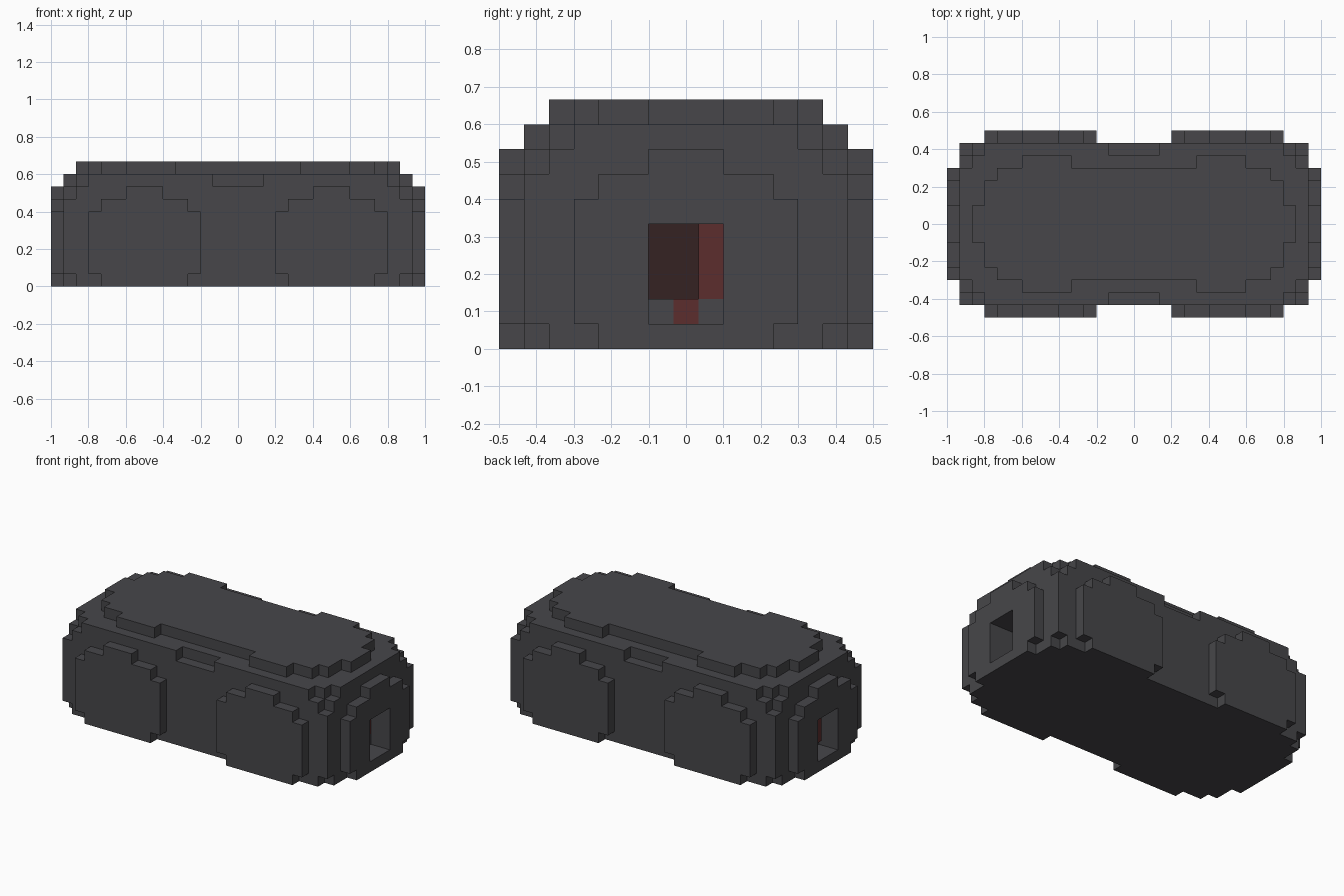
import bpy
import bmesh
from mathutils import Vector

old = bpy.data.objects.get("Cube")
if old:
    bpy.data.objects.remove(old, do_unlink=True)

U = 1 / 15          # edge of one block
solid = {}          # block cell -> (part name, material index)


def material(name, rgb):
    m = bpy.data.materials.new(name)
    m.use_nodes = True
    color = (*rgb, 1)
    m.diffuse_color = color
    m.node_tree.nodes["Principled BSDF"].inputs["Base Color"].default_value = color
    return m


mats = [material("charcoal grey", (0.063, 0.062, 0.068)),
        material("dull red", (0.108, 0.027, 0.027)),
        material("dark maroon", (0.035, 0.016, 0.016))]


def fill(part, xs, ys, zs, mat=0):
    """Fill a box of blocks; each range is (first, past the last)."""
    for x in range(*xs):
        for y in range(*ys):
            for z in range(*zs):
                solid[x, y, z] = (part, mat)


def centred(part, hx, hy, zs):
    """Box centred on the plan, hx blocks to each side and hy around the middle row."""
    fill(part, (-hx, hx), (-hy, hy + 1), zs)


# Body courses, with the corners stepping in toward the top and bottom
for hx, hy, zs in ((14, 5, (0, 8)), (13, 6, (0, 8)), (14, 6, (1, 7)),
                   (14, 4, (8, 9)), (13, 5, (8, 9)), (12, 6, (8, 9))):
    centred("body", hx, hy, zs)

# Shallow notch in the middle of each upper long edge
for y in (-6, 6):
    for x in range(-2, 2):
        del solid[x, y, 8]

# Stepped top plate
for hx, hy in ((13, 1), (12, 3), (11, 4)):
    centred("top_plate", hx, hy, (9, 10))
for y in (-5, 5):
    for x in (-9, 5):
        fill("top_plate", (x, x + 4), (y, y + 1), (9, 10))

# Stepped end panels
for x, name in ((14, "left_end_panel"), (-15, "right_end_panel")):
    for hy, zs in ((3, (0, 1)), (4, (1, 6)), (3, (6, 7)), (1, (7, 8))):
        fill(name, (x, x + 1), (-hy, hy + 1), zs)

# Stepped side panels, two on each long side
for y, side in ((-7, "front"), (7, "back")):
    for x0, x1, end in ((-12, -3, "right"), (3, 12, "left")):
        for inset, zs in ((1, (0, 1)), (0, (1, 6)), (1, (6, 7)), (3, (7, 8))):
            fill(f"{side}_{end}_panel", (x0 + inset, x1 - inset), (y, y + 1), zs)


# Doorways cut into both ends, with coloured blocks inside
def doorway(s):
    def cell(depth, y, z):
        return (14 - depth if s > 0 else depth - 15, s * y, z)
    for y in (-1, 0, 1):
        for z in range(1, 5):
            for depth in range(3):
                solid.pop(cell(depth, y, z), None)
            solid[cell(3, y, z)] = ("doorway_lining", 2)
    for z in range(2, 5):
        solid[cell(2, 1, z)] = ("doorway_lining", 1)
    solid[cell(2, 0, 1)] = ("doorway_lining", 1)
    for y in (-1, 1):
        solid[cell(2, y, 1)] = ("doorway_lining", 0)


doorway(1)
doorway(-1)
# Red post standing in the right doorway
fill("doorway_post", (-14, -13), (0, 1), (2, 5), 1)


# Turn each part into a mesh of its exposed block faces
def build(part):
    bm = bmesh.new()
    for c, (name, mat) in solid.items():
        if name != part:
            continue
        centre = Vector((c[0] + 0.5, c[1], c[2] + 0.5))
        for axis in range(3):
            for sign in (-1, 1):
                near = list(c)
                near[axis] += sign
                if tuple(near) in solid:
                    continue
                n, a = Vector(), Vector()
                n[axis] = sign / 2
                a[(axis + 1) % 3] = 0.5
                b = n.cross(a) * 2
                quad = [centre + n + p for p in (a + b, b - a, -a - b, a - b)]
                face = bm.faces.new([bm.verts.new(p * U) for p in quad])
                face.material_index = mat
    bmesh.ops.remove_doubles(bm, verts=bm.verts, dist=U / 100)
    bmesh.ops.dissolve_limit(bm, angle_limit=0.01, verts=bm.verts,
                             edges=bm.edges, delimit={"MATERIAL"})
    mesh = bpy.data.meshes.new(part)
    bm.to_mesh(mesh)
    bm.free()
    for m in mats:
        mesh.materials.append(m)
    bpy.context.collection.objects.link(bpy.data.objects.new(part, mesh))


for part in sorted({name for name, _ in solid.values()}):
    build(part)
